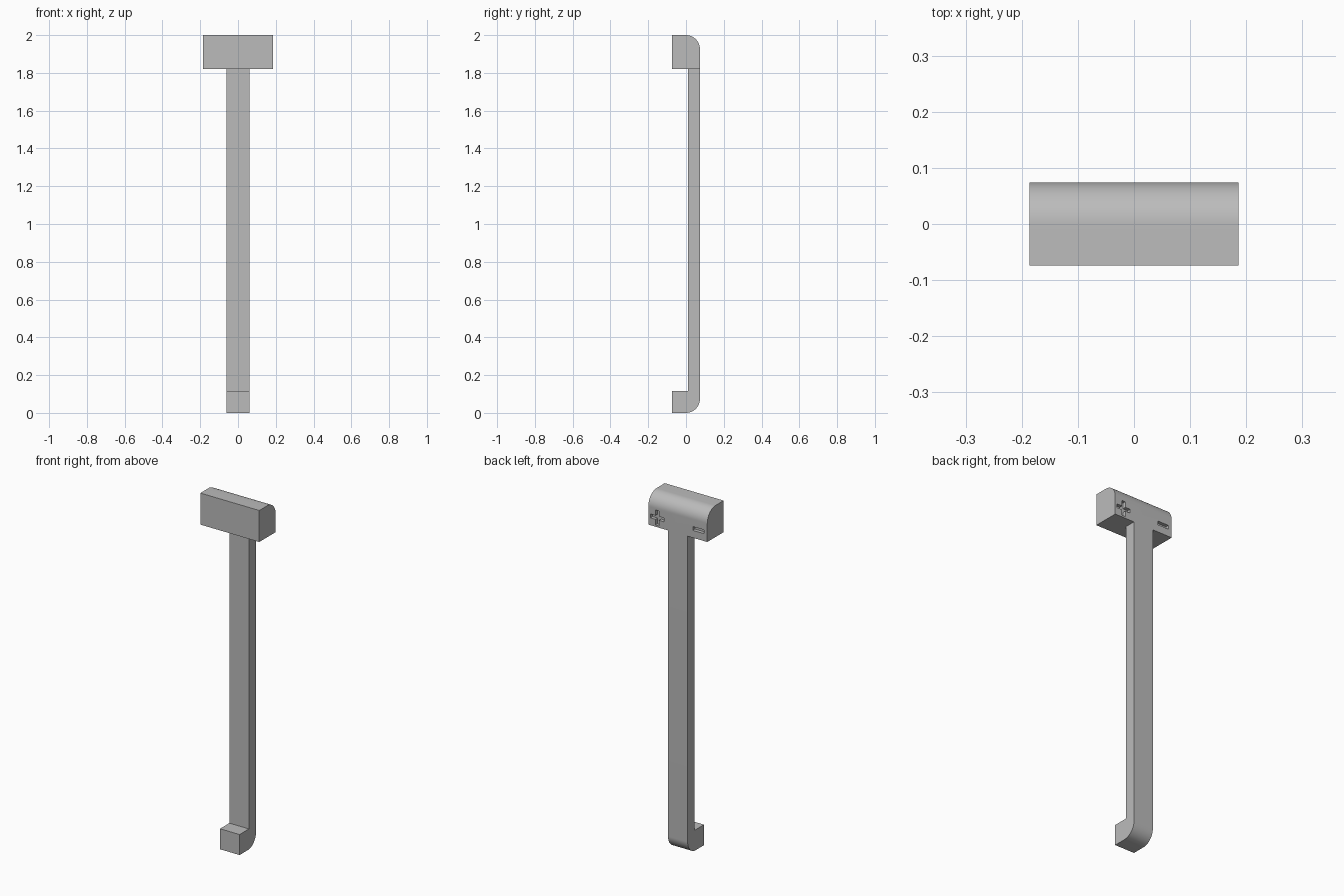
import bpy
import bmesh
from math import sin, cos, pi
from mathutils import Vector

cube = bpy.data.objects.get("Cube")
if cube:
    bpy.data.objects.remove(cube, do_unlink=True)

grey = bpy.data.materials.new("plain grey")
grey.use_nodes = True
grey.diffuse_color = (0.5, 0.5, 0.5, 1)
grey.node_tree.nodes["Principled BSDF"].inputs["Base Color"].default_value = (0.5, 0.5, 0.5, 1)

FRONT, BACK, RADIUS = -0.074, 0.074, 0.075
HEAD_HALF, HEAD_BOTTOM, HEAD_TOP = 0.186, 1.82, 2.0
STEM_HALF, STEM_FRONT, FOOT_TOP = 0.062, 0.01, 0.117


def prism(name, points, sweep):
    """Extrude a closed outline along the sweep vector."""
    bm = bmesh.new()
    face = bm.faces.new([bm.verts.new(p) for p in points])
    moved = bmesh.ops.extrude_face_region(bm, geom=[face])["geom"]
    verts = [g for g in moved if isinstance(g, bmesh.types.BMVert)]
    bmesh.ops.translate(bm, verts=verts, vec=Vector(sweep))
    bmesh.ops.recalc_face_normals(bm, faces=bm.faces)
    mesh = bpy.data.meshes.new(name)
    bm.to_mesh(mesh)
    bm.free()
    mesh.materials.append(grey)
    obj = bpy.data.objects.new(name, mesh)
    bpy.context.collection.objects.link(obj)
    return obj


def side_prism(name, outline, half):
    return prism(name, [(-half, y, z) for y, z in outline], (2 * half, 0, 0))


def arc(cz, start, end, steps=20):
    """Rounded back corner in the side profile."""
    angles = [start + (end - start) * i / steps for i in range(steps + 1)]
    return [(BACK - RADIUS + RADIUS * cos(a), cz + RADIUS * sin(a)) for a in angles]


def smooth(obj):
    bpy.ops.object.select_all(action="DESELECT")
    obj.select_set(True)
    bpy.context.view_layer.objects.active = obj
    bpy.ops.object.shade_smooth_by_angle(angle=pi / 6)


# Head with rounded upper back corner
head = side_prism("head", [(FRONT, HEAD_BOTTOM), (BACK, HEAD_BOTTOM)]
                  + arc(HEAD_TOP - RADIUS, 0, pi / 2) + [(FRONT, HEAD_TOP)], HEAD_HALF)

# Long stem turning forward into the foot
stem = side_prism("stem_and_foot", [(STEM_FRONT, HEAD_BOTTOM), (STEM_FRONT, FOOT_TOP),
                                    (FRONT, FOOT_TOP), (FRONT, 0)]
                  + arc(RADIUS, -pi / 2, 0) + [(BACK, HEAD_BOTTOM)], STEM_HALF)

# Plus and minus recesses in the back of the head
MARK_X, MARK_Z, DEPTH = 0.13, 1.873, 0.02
a, t = 0.043, 0.011
plus = [(a, t), (t, t), (t, a), (-t, a), (-t, t), (-a, t),
        (-a, -t), (-t, -t), (-t, -a), (t, -a), (t, -t), (a, -t)]
b = 0.035
minus = [(b, t), (-b, t), (-b, -t), (b, -t)]

for name, outline, x in (("plus_cutter", plus, MARK_X), ("minus_cutter", minus, -MARK_X)):
    cutter = prism(name, [(x + u, BACK - DEPTH, MARK_Z + v) for u, v in outline],
                   (0, 2 * DEPTH, 0))
    cutter.hide_render = True
    mod = head.modifiers.new(name, "BOOLEAN")
    mod.operation = "DIFFERENCE"
    mod.solver = "EXACT"
    mod.object = cutter
    bpy.ops.object.select_all(action="DESELECT")
    bpy.context.view_layer.objects.active = head
    head.select_set(True)
    bpy.ops.object.modifier_apply(modifier=mod.name)
    bpy.data.objects.remove(cutter, do_unlink=True)

smooth(head)
smooth(stem)
